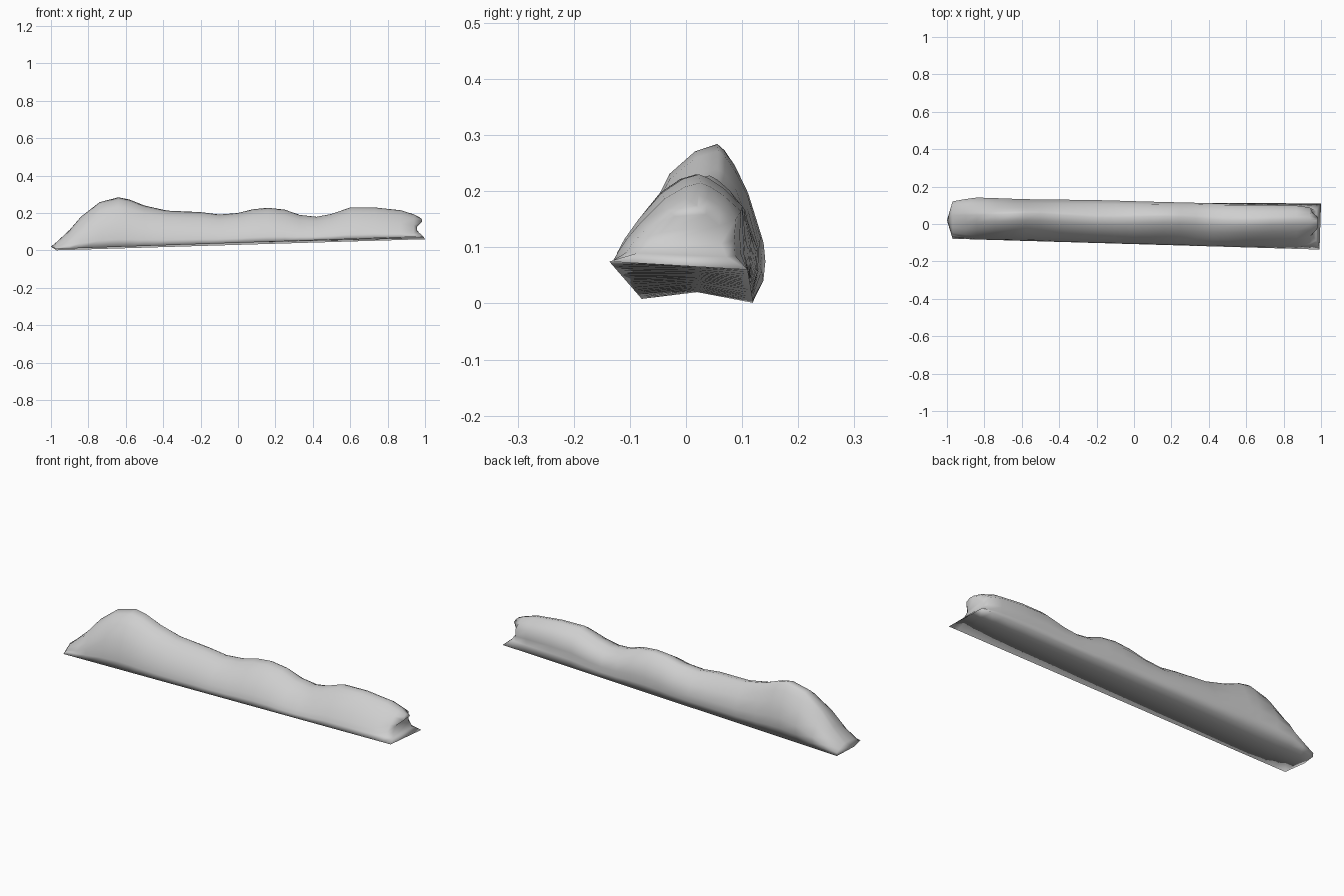
import bpy, bmesh, math

cube = bpy.data.objects.get("Cube")
if cube:
    bpy.data.objects.remove(cube, do_unlink=True)

# Single pale colour
mat = bpy.data.materials.new("pale_snow")
mat.use_nodes = True
colour = (0.62, 0.62, 0.62, 1)
mat.diffuse_color = colour
mat.node_tree.nodes["Principled BSDF"].inputs["Base Color"].default_value = colour

# Crest line of the drift: (x, height)
CREST = [(-.97, .045), (-.9, .11), (-.84, .18), (-.74, .258), (-.64, .284),
         (-.58, .272), (-.5, .24), (-.38, .213), (-.2, .205), (-.1, .192),
         (0, .2), (.08, .22), (.16, .228), (.25, .218), (.33, .19),
         (.42, .18), (.5, .195), (.6, .23), (.73, .23), (.87, .215), (.94, .193)]
# Slope shapes from foot to crest: (fraction of width, fraction of height)
FRONT = [(0, 0), (.06, .15), (.16, .3), (.34, .52), (.6, .8), (.83, .95)]
BACK = [(0, 0), (-.1, .2), (-.12, .4), (.12, .68), (.5, .86), (.8, .96)]


def mix(a, b, t):
    return a + (b - a) * t


def base(x):
    """Front foot, ridge under the middle and back foot at x."""
    t = (x + 1) / 2
    return ((x, mix(-.078, -.137, t), mix(.007, .075, t)),
            (x, .02, mix(.02, .066, t)),
            (x, mix(.12, .11, t), mix(0, .06, t)))


def section(x, top):
    """One cross-section from the front foot over the crest to the back foot."""
    t = (x + 1) / 2
    (_, fy, fz), _, (_, by, bz) = base(x)
    py = mix(.06, .015, t) + .008 * math.sin(x * 9)
    # The front is steep on the right-hand part and eases towards the left
    front = [(x, mix(fy, py, u ** mix(1.9, 1, t)), mix(fz, top, v)) for u, v in FRONT]
    back = []
    for u, v in BACK:
        bulge = u if u > 0 else u * mix(3, -1.5, t)
        back.append((x, mix(by, py, bulge), mix(bz, top, v)))
    ring = front + [(x, py, top)] + back[::-1]
    # Pinch the body inside its foot near both ends
    pinch = max(0, abs(x) - .85) * 1.5
    inner = [(x, mix(y, .02, pinch), z) for x, y, z in ring[1:-1]]
    return [ring[0]] + inner + [ring[-1]]


rings = [section(x, top) for x, top in CREST]

# Rounded nose with a shallow undercut, above the projecting foot
NOSE = [(.992, 1), (.974, .9), (.958, .8), (.956, .72), (.985, .65), (.98, .65), (.974, 1)]
nose = section(.99, .175)
for i, (x, y, z) in enumerate(nose):
    nose_x, narrow = NOSE[min(i, len(nose) - 1 - i)]
    nose[i] = (nose_x, y * narrow, z)
nose[-1] = base(1)[2]
rings.append(nose)

bm = bmesh.new()
rows = [[bm.verts.new(p) for p in ring] for ring in rings]
for a, b in zip(rows, rows[1:]):
    for i in range(len(a) - 1):
        bm.faces.new((a[i], b[i], b[i + 1], a[i + 1]))

# Nose cap joining the front and back slopes
end = rows[-1]
n = len(end)
mid = n // 2
for i in range(mid - 1):
    bm.faces.new((end[i], end[n - 1 - i], end[n - 2 - i], end[i + 1]))
bm.faces.new((end[mid - 1], end[mid + 1], end[mid]))

# Pointed left tip
tip = bm.verts.new((-1, .02, .02))
for a, b in zip(rows[0], rows[0][1:]):
    bm.faces.new((tip, a, b))

# Hollowed underside
ridges = [bm.verts.new(base(r[0].co.x)[1]) for r in rows]
for i in range(len(rows) - 1):
    a, b = rows[i], rows[i + 1]
    bm.faces.new((a[0], ridges[i], ridges[i + 1], b[0]))
    bm.faces.new((ridges[i], a[-1], b[-1], ridges[i + 1]))
bm.faces.new((tip, ridges[0], rows[0][0]))
bm.faces.new((tip, rows[0][-1], ridges[0]))
bm.faces.new((end[0], ridges[-1], end[-1]))

bmesh.ops.recalc_face_normals(bm, faces=bm.faces)
# Soft shading runs over every edge, even round the foot
for face in bm.faces:
    face.smooth = True

mesh = bpy.data.meshes.new("snow_drift")
bm.to_mesh(mesh)
bm.free()
mesh.materials.append(mat)
drift = bpy.data.objects.new("snow_drift", mesh)
bpy.context.collection.objects.link(drift)
